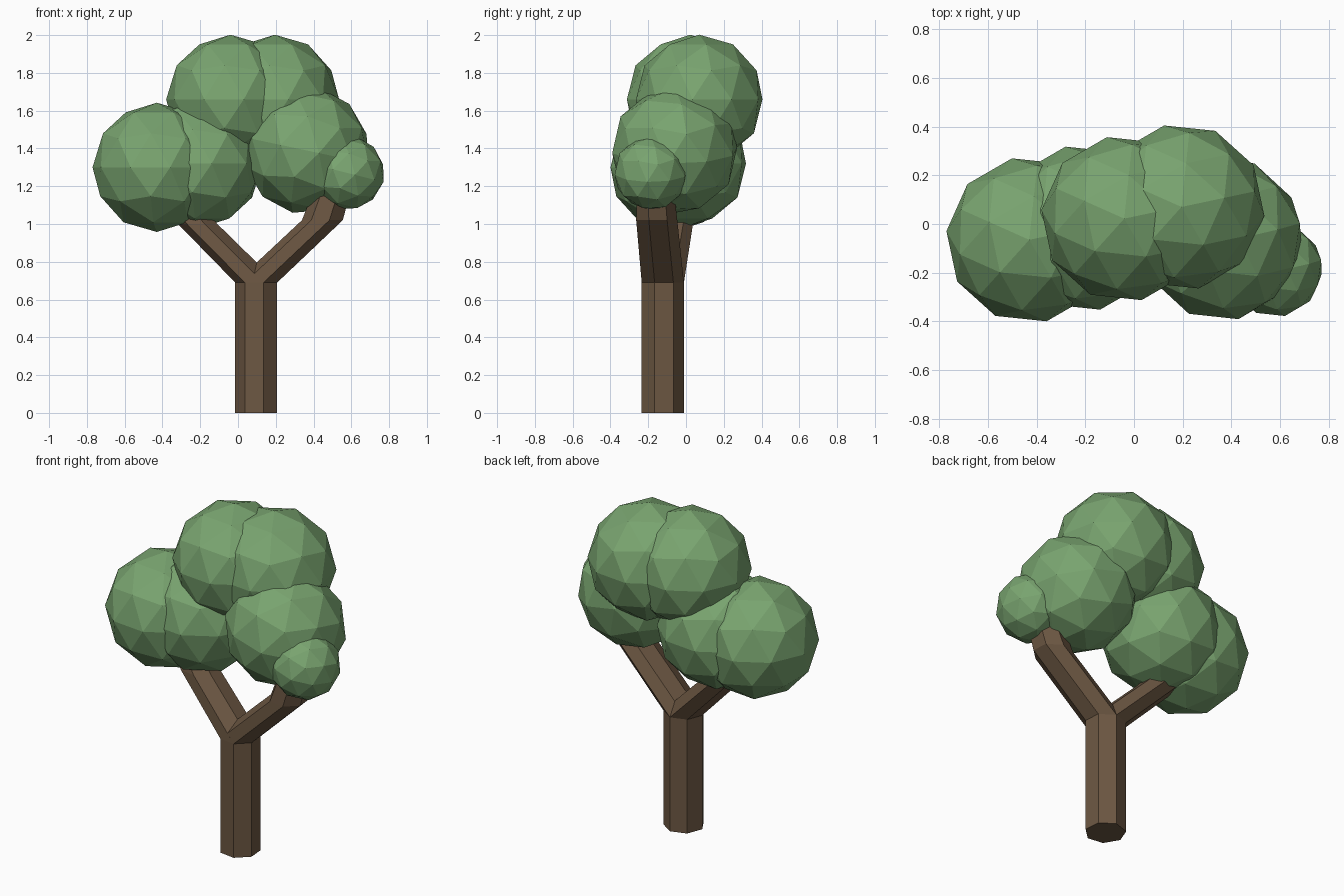
import bpy, bmesh, math
from mathutils import Matrix, Vector

if "Cube" in bpy.data.objects:
    bpy.data.objects.remove(bpy.data.objects["Cube"])


def material(name, color):
    m = bpy.data.materials.new(name)
    m.diffuse_color = color
    m.use_nodes = True
    m.node_tree.nodes["Principled BSDF"].inputs["Base Color"].default_value = m.diffuse_color
    return m


BARK = material("bark", (0.15, 0.095, 0.055, 1))
LEAF = material("leaf", (0.19, 0.37, 0.16, 1))


def add_object(name, bm, mat):
    mesh = bpy.data.meshes.new(name)
    bmesh.ops.recalc_face_normals(bm, faces=bm.faces[:])
    bm.to_mesh(mesh)
    bm.free()
    mesh.materials.append(mat)
    obj = bpy.data.objects.new(name, mesh)
    bpy.context.collection.objects.link(obj)
    return obj


def limb(name, sections, sides=7, turn=-72.3):
    """Loft level heptagons given as (x, y, z, radius)."""
    bm = bmesh.new()
    rings = []
    for x, y, z, r in sections:
        angles = [math.radians(turn) + math.tau * i / sides for i in range(sides)]
        rings.append([bm.verts.new((x + r * math.cos(a), y + r * math.sin(a), z)) for a in angles])
    for lo, hi in zip(rings, rings[1:]):
        for i in range(sides):
            j = (i + 1) % sides
            bm.faces.new((lo[i], lo[j], hi[j], hi[i]))
    bm.faces.new(rings[0][::-1])
    bm.faces.new(rings[-1])
    return add_object(name, bm, BARK)


def leaf_ball(name, center, radius, tilt=0.0):
    bm = bmesh.new()
    rot = Matrix.Rotation(math.radians(tilt), 4, 'Y') @ Matrix.Rotation(math.radians(12), 4, 'Z')
    bmesh.ops.create_icosphere(bm, subdivisions=2, radius=radius,
                               matrix=Matrix.Translation(Vector(center)) @ rot)
    return add_object(name, bm, LEAF)


# Trunk and the two sheared branches growing from its top
limb("trunk", [(0.10, -0.125, 0, 0.115), (0.10, -0.125, 0.69, 0.115)])
limb("left_branch", [(0.10, -0.125, 0.69, 0.115), (-0.21, -0.07, 1.0, 0.108),
                     (-0.28, -0.05, 1.09, 0.10)])
limb("right_branch", [(0.10, -0.125, 0.69, 0.115), (0.45, -0.157, 1.02, 0.112),
                      (0.51, -0.165, 1.20, 0.10)])

# Foliage
leaf_ball("foliage_left_outer", (-0.43, -0.065, 1.30), 0.342)
leaf_ball("foliage_left_inner", (-0.21, -0.017, 1.32), 0.342)
leaf_ball("foliage_top_left", (-0.04, 0.022, 1.66), 0.342)
leaf_ball("foliage_top_right", (0.195, 0.07, 1.66), 0.342)
leaf_ball("foliage_right", (0.36, -0.06, 1.39), 0.338, 12)
leaf_ball("foliage_right_small", (0.58, -0.185, 1.27), 0.197, 14)
